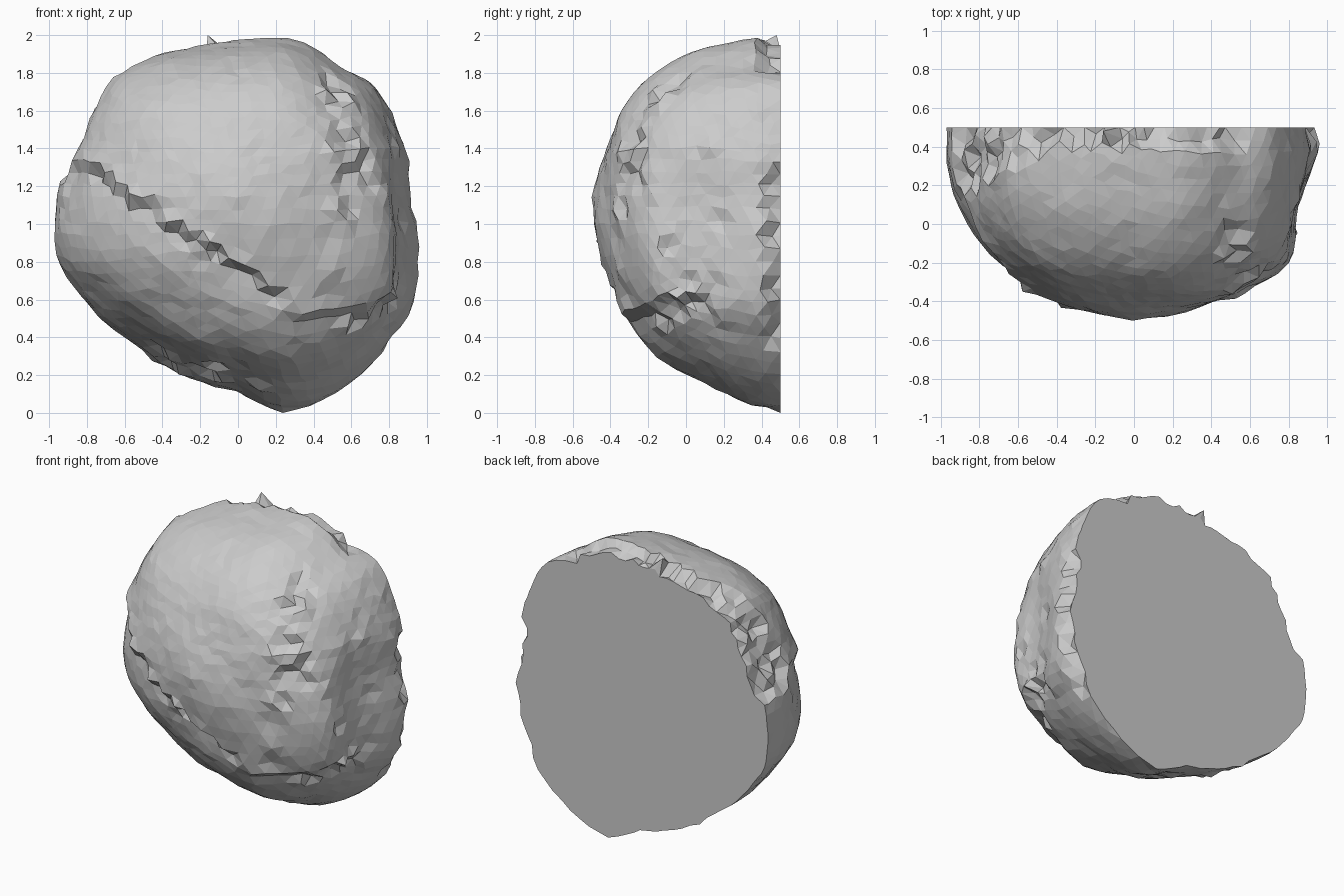
import bpy, bmesh, math, random
from mathutils import Vector, noise

if "Cube" in bpy.data.objects:
    bpy.data.objects.remove(bpy.data.objects["Cube"])

random.seed(4)

# Front outline (x, z), anticlockwise from the foot
OUTLINE = [(0.28, 0.0), (0.42, 0.03), (0.6, 0.165), (0.84, 0.4), (0.945, 0.62),
           (0.97, 0.9), (0.925, 1.1), (0.905, 1.3), (0.82, 1.58), (0.71, 1.75),
           (0.56, 1.82), (0.42, 1.94), (0.28, 1.985), (0, 1.97), (-0.25, 1.925),
           (-0.68, 1.78), (-0.8, 1.6), (-0.85, 1.45), (-0.95, 1.22), (-0.98, 1.0),
           (-0.95, 0.8), (-0.79, 0.56), (-0.56, 0.37), (-0.25, 0.18), (0, 0.11),
           (0.15, 0.03)]
# Depth profile from the back rim to the front tip: (scale of the outline, y)
PROFILE = [(0.99, 0.5), (1.0, 0.42), (0.99, 0.3), (0.965, 0.17), (0.93, 0.05),
           (0.885, -0.06), (0.83, -0.16), (0.72, -0.255), (0.58, -0.345),
           (0.37, -0.415), (0.19, -0.465), (0.0, -0.505)]
CENTRE = Vector((0.0, 1.15))


def along(points, t):
    """Point at fraction t of a polyline's length."""
    pts = [Vector(p) for p in points]
    segs = [(a, b, (b - a).length) for a, b in zip(pts, pts[1:])]
    d = t * sum(s[2] for s in segs)
    for a, b, l in segs:
        if d <= l:
            return a.lerp(b, d / l)
        d -= l
    return pts[-1]


def clamp(v):
    return max(0.0, min(1.0, v))


SPOKES = []
for p in OUTLINE:
    d = Vector(p) - CENTRE
    SPOKES.append((math.atan2(d.y, d.x) % math.tau, d.length))
SPOKES.sort()
SPOKES = [(SPOKES[-1][0] - math.tau, SPOKES[-1][1])] + SPOKES + [(SPOKES[0][0] + math.tau, SPOKES[0][1])]


def radius(angle):
    """Outline radius at an angle about the centre."""
    angle %= math.tau
    for (a0, r0), (a1, r1) in zip(SPOKES, SPOKES[1:]):
        if a0 <= angle <= a1:
            return r0 + (r1 - r0) * (angle - a0) / (a1 - a0)
    return 1.0


# Half ball with even triangles, open at the back
bm = bmesh.new()
bmesh.ops.create_icosphere(bm, subdivisions=5, radius=1)
bmesh.ops.bisect_plane(bm, geom=bm.verts[:] + bm.edges[:] + bm.faces[:], dist=0.012,
                       plane_co=(0, 0, 0), plane_no=(0, 1, 0), clear_outer=True)

# Map the half ball onto the boulder's outline and depth profile
for v in bm.verts:
    c = v.co
    t = math.acos(max(-1.0, min(1.0, -c.y))) / (math.pi / 2)
    s, y = along(PROFILE, 1 - min(t, 1.0))
    a = math.atan2(c.z, c.x)
    d = Vector((math.cos(a), math.sin(a))) * radius(a) * s
    front = clamp((0.1 - y) / 0.3)
    if d.x > 0:                      # fuller right shoulder, planed flat, flaring at the back
        d.x *= 1 + 0.06 * front
        limit = 0.82 + 0.15 * clamp((y - 0.08) / 0.34)
        d.x = min(d.x, limit + 0.1 * (d.x - limit))
    else:                            # leaner left shoulder
        d.x *= 1 - 0.05 * front
    if d.y < 0:                      # underside tapers sooner
        d.y *= 1 - 0.07 * clamp((0.5 - y) / 0.4) * clamp(-d.y)
    else:
        d.y *= 1 - 0.06 * front
    v.co = (CENTRE.x + d.x, y, CENTRE.y + d.y)

rim = {v for v in bm.verts if v.is_boundary}
for _ in range(2):
    bmesh.ops.smooth_vert(bm, verts=[v for v in bm.verts if v not in rim], factor=0.5,
                          use_axis_x=True, use_axis_y=True, use_axis_z=True)
# Merge to coarser, uneven facets
bmesh.ops.remove_doubles(bm, verts=[v for v in bm.verts if v not in rim], dist=0.022)
bm.normal_update()
rim = {v for v in bm.verts if v.is_boundary}

# Ledges, undulation, chips and the recessed back edges
moves = {}
for v in bm.verts:
    x, y, z = v.co
    n = v.normal.copy()
    if n.y > 0 or v in rim:
        n.y = 0
    diagonal = (z - 1.3) * 0.838 + (x + 0.83) * 0.545 + 0.06 * noise.noise(v.co * 6)
    if x > 0.4:                      # the ledge turns up again on the right
        diagonal = z - 0.5 - 0.2 * (x - 0.4) + 0.05 * noise.noise(v.co * 6)
    right = x - 0.57 - 0.04 * math.sin(z * 7)
    under = z - 0.23 + 0.2 * (x + 0.1)
    off = 0.018 * noise.noise(v.co * 3) + random.uniform(-0.004, 0.004)
    if y < 0.15:                     # overhanging upper slab
        off += 0.015 * math.exp(-diagonal * 6) if diagonal > 0 else -0.04 * math.exp(diagonal * 6)
    if (y < 0.1 and abs(diagonal) < 0.06) or (z > 0.4 and abs(right) < 0.1) \
            or (abs(under) < 0.05 and -0.5 < x < 0.2):
        if random.random() < 0.5:
            off += random.uniform(-0.035, 0.025)
    if x > 0.75 and y < 0.44 and random.random() < 0.12:
        off += random.uniform(-0.03, 0.025)
    edge = 0.43 - 0.5 * max(0, -0.4 - x)
    if z > 1.25 and x < 0.55 and y > edge and (x < 0.1 or z > 1.6):     # upper back edge
        off -= 0.05 + random.uniform(-0.02, 0.02) * (1 if v in rim else 1.5)
    if x > 0.8 and 0.3 < z < 1.3 and y > 0.44:                          # right back edge
        off -= 0.04 + random.uniform(-0.02, 0.02)
    slide = Vector([random.uniform(-0.012, 0.012) for _ in range(3)])
    slide -= v.normal * slide.dot(v.normal)
    if v in rim:
        slide *= 0
    moves[v] = v.co + n * off + slide
for v, co in moves.items():
    co.z = max(co.z, 0.0)
    co.y = 0.5 if v in rim else max(-0.5, min(0.49, co.y))
    v.co = co

# Small chip standing up at the top, foot on the ground, tip at the front
peak = min((v for v in bm.verts if v not in rim),
           key=lambda v: (v.co - Vector((-0.16, 0.46, 1.92))).length)
peak.co = (-0.16, 0.48, 2.0)
min(bm.verts, key=lambda v: v.co.z).co.z = 0.0
min(bm.verts, key=lambda v: v.co.y).co.y = -0.5

# Flat split face at the back
bmesh.ops.holes_fill(bm, edges=[e for e in bm.edges if e.is_boundary], sides=0)
bmesh.ops.recalc_face_normals(bm, faces=bm.faces)
mesh = bpy.data.meshes.new("split_boulder")
bm.to_mesh(mesh)
bm.free()
bpy.context.collection.objects.link(bpy.data.objects.new("split_boulder", mesh))
